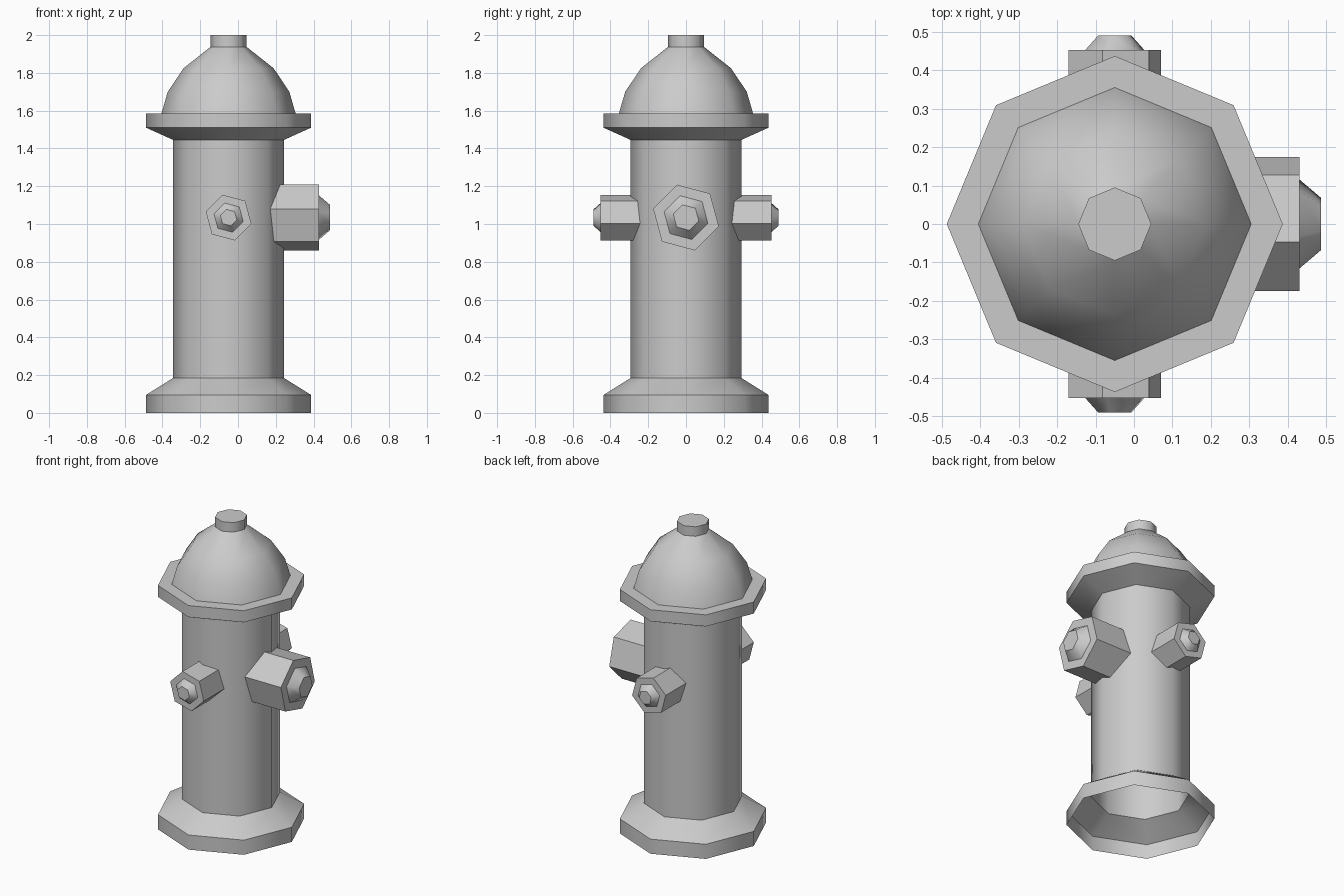
import bpy
import math
from mathutils import Matrix, Vector

cube = bpy.data.objects.get("Cube")
if cube:
    bpy.data.objects.remove(cube, do_unlink=True)

AXIS_X = -0.05      # upright axis of the hydrant
NOZZLE_Z = 1.034

grey = bpy.data.materials.new("cast_iron_grey")
grey.use_nodes = True
grey.diffuse_color = (0.6, 0.6, 0.6, 1)
grey.node_tree.nodes["Principled BSDF"].inputs["Base Color"].default_value = (0.6, 0.6, 0.6, 1)


def lathe(name, profile, sides, turn=0.0, cap=True, matrix=Matrix()):
    """Sweep (radius, height) points round z, cap the last ring, then place."""
    verts, faces = [], []
    for r, h in profile:
        for i in range(sides):
            a = turn + math.tau * i / sides
            verts.append(matrix @ Vector((r * math.cos(a), r * math.sin(a), h)))
    for k in range(len(profile) - 1):
        for i in range(sides):
            j = (i + 1) % sides
            faces.append((k * sides + i, k * sides + j,
                          (k + 1) * sides + j, (k + 1) * sides + i))
    if cap:
        faces.append(tuple(range(len(verts) - sides, len(verts))))
    mesh = bpy.data.meshes.new(name)
    mesh.from_pydata(verts, [], faces)
    if matrix.determinant() < 0:
        mesh.flip_normals()
    mesh.materials.append(grey)
    obj = bpy.data.objects.new(name, mesh)
    bpy.context.collection.objects.link(obj)
    bpy.ops.object.select_all(action='DESELECT')
    obj.select_set(True)
    bpy.context.view_layer.objects.active = obj
    bpy.ops.object.shade_smooth_by_angle(angle=math.radians(48))
    return obj


# Upright shell, open underneath
upright = Matrix.Translation((AXIS_X, 0, 0))
lathe("base_and_barrel", [(0.437, 0), (0.437, 0.095), (0.293, 0.185), (0.293, 1.445)],
      8, cap=False, matrix=upright)
lathe("flange", [(0.293, 1.445), (0.437, 1.51), (0.437, 1.585), (0.355, 1.585)],
      8, cap=False, matrix=upright)
lathe("bonnet", [(0.355, 1.585), (0.322, 1.70), (0.238, 1.825), (0.095, 1.938)],
      8, cap=False, matrix=upright)
lathe("top_nut", [(0.095, 1.938), (0.095, 2.0)], 8, matrix=upright)


def nozzle(name, across, out, radius, end, nut_radius, tip_radius, tip):
    """Hexagonal outlet with a tapered nut; local x = across, y = up, z = out."""
    place = Matrix((across, (0, 0, 1), out)).transposed().to_4x4()
    place.translation = (AXIS_X, 0, NOZZLE_Z)
    lathe(name, [(radius, 0.2), (radius, end), (nut_radius, end), (tip_radius, tip)],
          6, math.radians(45), matrix=place)


# Large outlet on the left, two small ones front and back
nozzle("main_outlet", (0, 1, 0), (1, 0, 0), 0.18, 0.48, 0.12, 0.07, 0.537)
for name, side in (("front_outlet", -1), ("back_outlet", 1)):
    nozzle(name, (1, 0, 0), (0, side, 0), 0.125, 0.452, 0.08, 0.045, 0.49)
